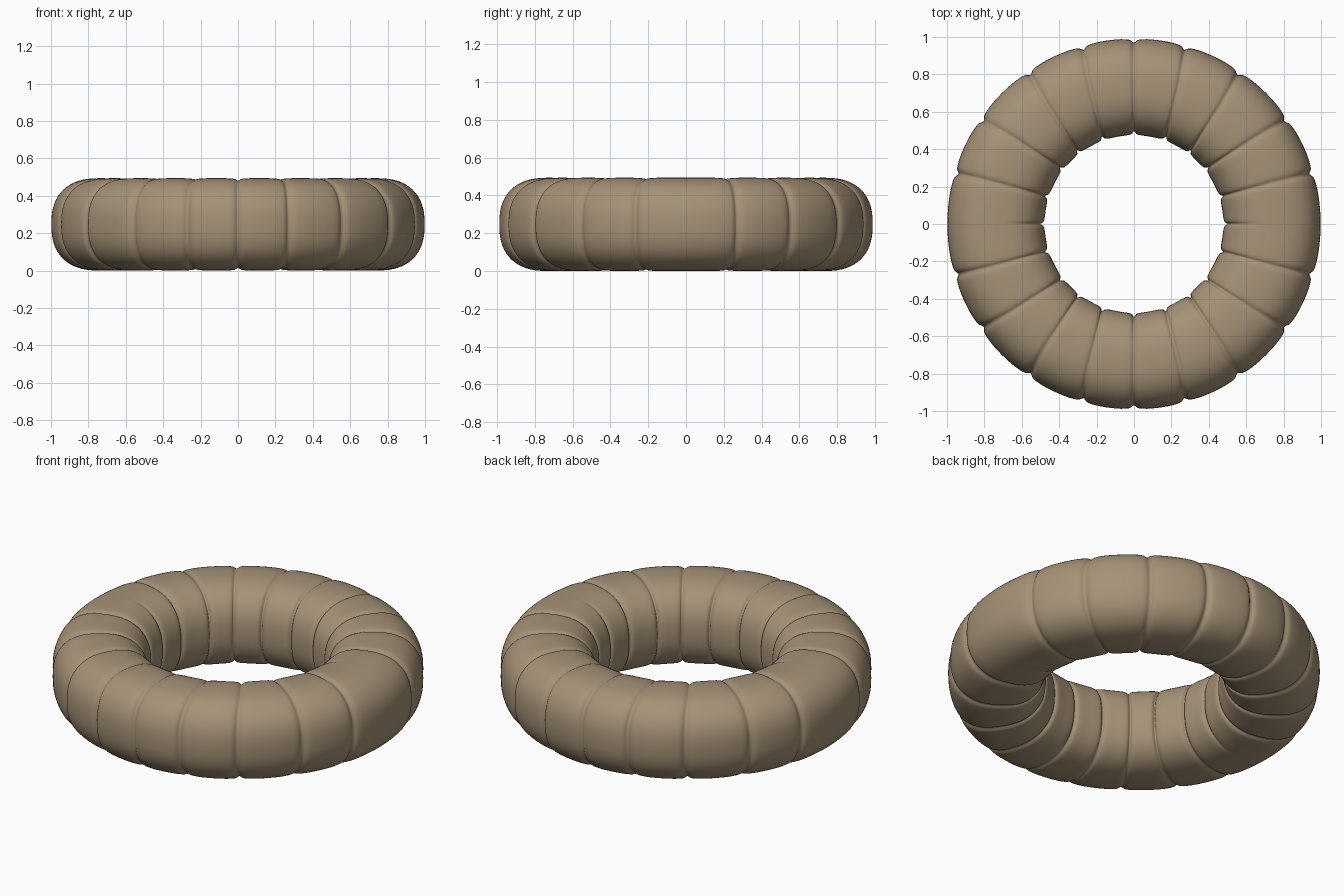
import bpy, bmesh, math

if "Cube" in bpy.data.objects:
    bpy.data.objects.remove(bpy.data.objects["Cube"])

# One flat tan colour
mat = bpy.data.materials.new("tan")
mat.diffuse_color = (0.38, 0.29, 0.185, 1)
mat.use_nodes = True
mat.node_tree.nodes["Principled BSDF"].inputs["Base Color"].default_value = mat.diffuse_color

# Crease angles in one quarter, on the outer and inner side of the ring
OUTER = [0, 16, 34.5, 55.5, 74, 90]
INNER = [0, 17.5, 37.5, 52.5, 70, 90]


def full_circle(q):
    half = q + [180 - a for a in reversed(q[:-1])]
    return half + [360 - a for a in reversed(half[1:-1])] + [360]


outer, inner = full_circle(OUTER), full_circle(INNER)
STEPS = [0, 0.035, 0.07, 0.11, 0.17, 0.25, 0.37, 0.5, 0.63, 0.75, 0.83, 0.89, 0.93, 0.965]
NP = 64
MID, A, B = 0.738, 0.26, 0.247


def spow(v, e):
    return math.copysign(abs(v) ** e, v)


# Padded ring: rounded-square tube with soft creases between the segments
bm = bmesh.new()
rings = []
n = len(outer) - 1
for i in range(n):
    for s in STEPS:
        ring = []
        j = i if s < 0.5 else i + 1
        u = min(s, 1 - s)
        for k in range(NP):
            p = 2 * math.pi * k / NP
            c, d = math.cos(p), math.sin(p)
            w = 0.5 + 0.5 * c                       # 1 outside, 0 inside
            ao = outer[i] + (outer[i + 1] - outer[i]) * s
            ai = inner[i] + (inner[i + 1] - inner[i]) * s
            ang = math.radians(ao * w + ai * (1 - w))
            # the creases on the x axis fade out towards the outside
            fade = max(0, 1 - 2.2 * w) if outer[j] % 180 == 0 else 1
            dip = fade * (0.014 * math.exp(-(u / 0.05) ** 2) + 0.009 * (1 - min(1, u / 0.35)) ** 2)
            a, b = A - dip, B - dip * 0.6
            r = MID + a * spow(c, 0.82)
            z = 0.25 + b * spow(d, 0.82)
            y_scale = 0.993
            ring.append(bm.verts.new((r * math.cos(ang), r * math.sin(ang) * y_scale, z)))
        rings.append(ring)

for i, ra in enumerate(rings):
    rb = rings[(i + 1) % len(rings)]
    for k in range(NP):
        m = (k + 1) % NP
        f = bm.faces.new((ra[k], rb[k], rb[m], ra[m]))
        f.smooth = True
# rest on the ground
low = min(v.co.z for v in bm.verts)
for v in bm.verts:
    v.co.z -= low
bmesh.ops.recalc_face_normals(bm, faces=bm.faces)

me = bpy.data.meshes.new("padded_ring")
bm.to_mesh(me)
bm.free()
me.materials.append(mat)
ob = bpy.data.objects.new("padded_ring", me)
bpy.context.collection.objects.link(ob)
